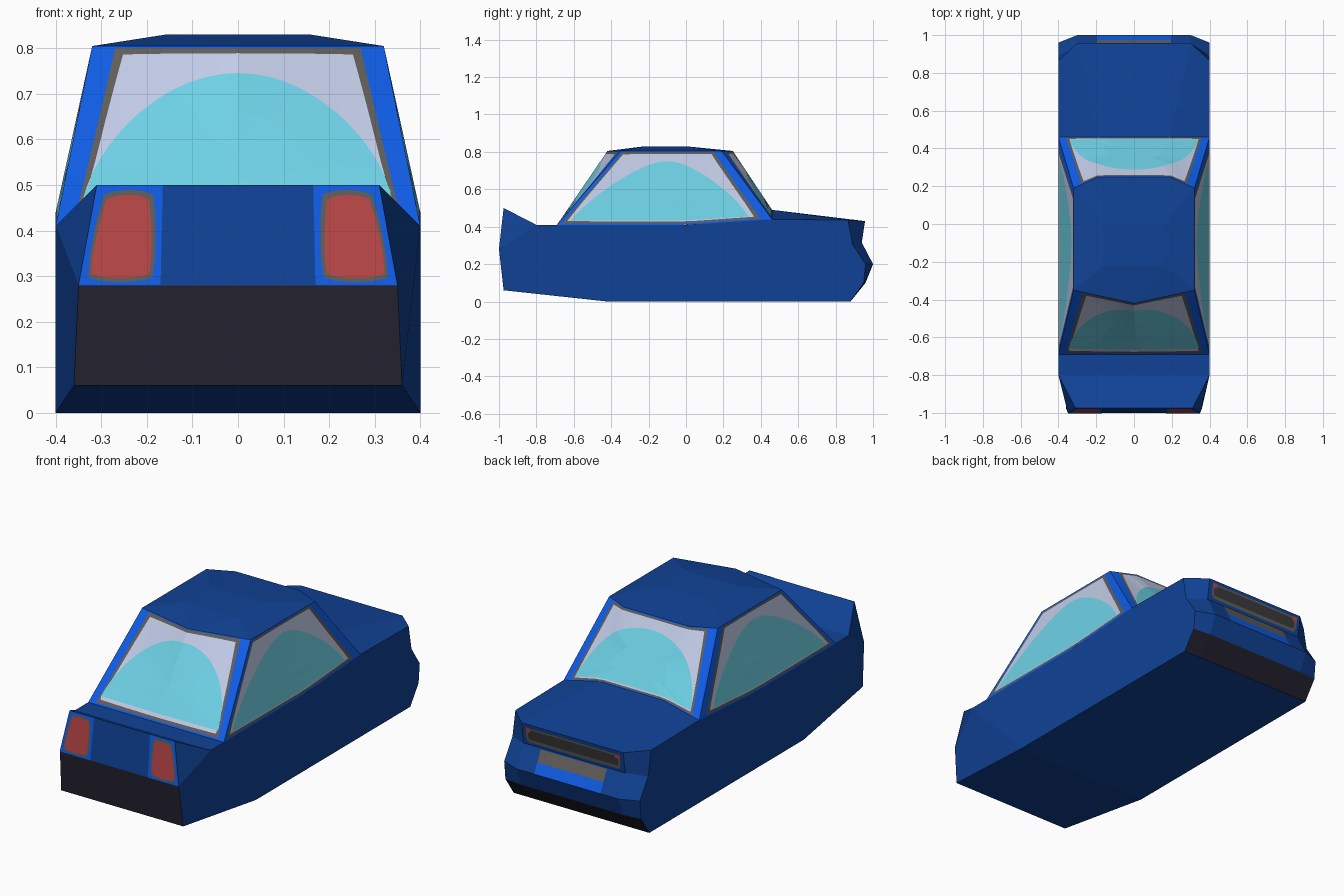
import bpy, bmesh, math
from mathutils import Vector

if "Cube" in bpy.data.objects:
    bpy.data.objects.remove(bpy.data.objects["Cube"])


def material(name, rgb):
    m = bpy.data.materials.new(name)
    lin = [((c / 255 + 0.055) / 1.055) ** 2.4 if c > 10 else c / 255 / 12.92 for c in rgb]
    m.diffuse_color = (*lin, 1)
    m.use_nodes = True
    m.node_tree.nodes["Principled BSDF"].inputs["Base Color"].default_value = m.diffuse_color
    return m


BLUE = material("body_blue", (16, 66, 150))
BRIGHT = material("bright_blue", (16, 95, 236))
CYAN = material("cyan_glass", (110, 210, 230))
PALE = material("pale_glass", (198, 208, 236))
GREY = material("trim_grey", (96, 94, 90))
DARK = material("grille_dark", (58, 58, 57))
BLACK = material("bumper_black", (38, 35, 50))
RED = material("light_red", (184, 70, 70))


def finish(name, bm, mats, mirror=False):
    me = bpy.data.meshes.new(name)
    bm.to_mesh(me)
    bm.free()
    ob = bpy.data.objects.new(name, me)
    bpy.context.collection.objects.link(ob)
    for m in mats:
        me.materials.append(m)
    if mirror:
        ob.modifiers.new("mirror", 'MIRROR').use_clip = False
    return ob


# ring shapes: map a point of the unit square's border to panel (u, v)
def square(s, t):
    return s, t


def inset(l, r, b, t_, rounding=0.0):
    def f(s, t):
        x, y = 2 * s - 1, 2 * t - 1
        dx, dy = x * math.sqrt(1 - y * y / 2), y * math.sqrt(1 - x * x / 2)
        x += (dx - x) * rounding
        y += (dy - y) * rounding
        s, t = (x + 1) / 2, (y + 1) / 2
        taper = 0.6 + 0.4 * t
        return l * taper + s * (1 - (l + r) * taper), b + t * (1 - b - t_)
    return f


def dome(cx, half, bottom, top):
    def f(s, t):
        x = 2 * s - 1
        return (cx + half * x * math.sqrt(1 - t * t / 2),
                bottom + (top - bottom) * t * math.sqrt(1 - x * x / 2))
    return f


def panel(name, columns, rings, mats, lift=0.0, mirror=False, n=12):
    """Panel of nested coloured rings; columns are (u, bottom, top), left to right from outside."""
    cols = [(u, Vector(a), Vector(b)) for u, a, b in columns]
    normal = (cols[-1][1] - cols[0][1]).cross(cols[0][2] - cols[0][1]).normalized()

    def point(u, v):
        for (u0, a0, b0), (u1, a1, b1) in zip(cols, cols[1:]):
            if u <= u1 + 1e-6:
                break
        k = (u - u0) / (u1 - u0)
        return a0.lerp(a1, k).lerp(b0.lerp(b1, k), v) + normal * lift

    q = [i / n for i in range(n)]
    border = ([(k, 0) for k in q] + [(1, k) for k in q]
              + [(1 - k, 1) for k in q] + [(0, 1 - k) for k in q])
    uv = [[f(*p) for p in border] for f in rings]
    inner = uv[-1]
    cu, cv = (sum(p[i] for p in inner) / len(inner) for i in (0, 1))
    uv.append([((u + cu) / 2, (v + cv) / 2) for u, v in inner])
    bm = bmesh.new()
    loops = [[bm.verts.new(point(*p)) for p in ring] for ring in uv]
    mid = bm.verts.new(point(cu, cv))
    total = len(border)
    for i in range(total):
        j = (i + 1) % total
        for k in range(len(loops) - 1):
            f = bm.faces.new((loops[k][i], loops[k][j], loops[k + 1][j], loops[k + 1][i]))
            f.material_index = min(k, len(mats) - 1)
        f = bm.faces.new((loops[-1][i], loops[-1][j], mid))
        f.material_index = len(mats) - 1
    return finish(name, bm, mats, mirror)


# body: outer and inner side profiles, bridged and mirrored
H = 0.4
outer = [(-.8, .41), (-.8, .41), (-.8, .41), (-.42, 0), (-.42, 0), (.88, 0), (.95, .1), (.96, .2),
         (.89, .305), (.866, .435), (.46, .44), (0, .41), (-.69, .41)]
inner = [(.19, -.8, .41), (.31, -.975, .5), (.35, -1, .28), (.36, -.975, .06), (.3, -.42, 0),
         (.3, .88, 0), (.3, .96, .1), (.3, 1, .2), (.3, .94, .315), (.3, .957, .43),
         (.19, .46, .49), (.19, 0, .41), (.19, -.69, .41)]
bm = bmesh.new()
rows = []
for sx in (1, -1):
    out = [bm.verts.new((sx * H, y, z)) for y, z in outer]
    rows.append([out, [bm.verts.new((sx * x, y, z)) for x, y, z in inner]])
    bm.faces.new([v for i, v in enumerate(out) if i not in (1, 2, 4)])
count = len(outer)
for A, B in ((rows[0][0], rows[0][1]), (rows[0][1], rows[1][1]), (rows[1][1], rows[1][0])):
    for i in range(count):
        j = (i + 1) % count
        f = bm.faces.new((A[i], A[j], B[j], B[i]))
        rear_bumper = i == 2 and A is rows[0][1]
        f.material_index = 1 if rear_bumper or i == 5 else 0
bmesh.ops.remove_doubles(bm, verts=bm.verts, dist=1e-4)
bmesh.ops.recalc_face_normals(bm, faces=bm.faces)
finish("car_body", bm, [BLUE, BLACK])

# roof: shallow crowned slab
R = 0.805
bm = bmesh.new()
bm.verts.new((0, -.42, R))
for s in (1, -1):
    for p in ((.32, -.35, R), (.32, .19, R), (.19, .25, R), (.16, -.22, .83), (.16, 0, .83)):
        bm.verts.new((s * p[0], p[1], p[2]))
bmesh.ops.convex_hull(bm, input=bm.verts)
bmesh.ops.recalc_face_normals(bm, faces=bm.faces)
finish("roof", bm, [BLUE])

# windows with bright pillars, grey seal, pale glass and cyan lower area
GLASS = [BRIGHT, GREY, PALE, CYAN]
panel("window_tail",
      [(0, (-H, -.69, .41), (-.32, -.35, R)), (.5, (0, -.69, .41), (0, -.42, R)),
       (1, (H, -.69, .41), (.32, -.35, R))],
      [square, inset(.08, .08, .02, .01), inset(.105, .105, .05, .04, .05),
       dome(.5, .44, .09, .85)], GLASS)
panel("window_nose",
      [(0, (H, .46, .44), (.32, .19, R)), (.25, (.19, .46, .49), (.19, .25, R)),
       (.75, (-.19, .46, .49), (-.19, .25, R)), (1, (-H, .46, .44), (-.32, .19, R))],
      [square, inset(.08, .08, .01, .015), inset(.10, .10, .03, .04, .05),
       dome(.5, .43, .05, .82)], GLASS)
panel("side_windows",
      [(0, (H, -.69, .41), (.32, -.35, R)), (.6, (H, 0, .41), (.32, -.026, R)),
       (1, (H, .46, .44), (.32, .19, R))],
      [square, inset(.03, .08, .02, .015), inset(.045, .11, .045, .04, .05),
       dome(.475, .425, .06, .86)], GLASS, mirror=True)

# tail lights on bright patches
panel("tail_lights", [(0, (.17, -1, .28), (.165, -.975, .5)), (1, (.35, -1, .28), (.31, -.975, .5))],
      [square, inset(.1, .1, .03, .05, .35), inset(.17, .15, .07, .1, .35)],
      [BRIGHT, GREY, RED], lift=.002, mirror=True)

# grille, its end lamps, number plate and the patch under it
panel("grille", [(0, (.28, .942, .33), (.28, .9545, .413)), (1, (-.28, .942, .33), (-.28, .9545, .413))],
      [inset(0, 0, 0, 0, .15), inset(.03, .03, .2, .12, .15)], [GREY, DARK], lift=.003)
panel("grille_lamps", [(0, (.28, .951, .39), (.28, .9545, .413)), (1, (.25, .951, .39), (.25, .9545, .413))],
      [square], [RED], lift=.005, mirror=True, n=1)


def slope(x, t):
    return (x, .94 + .06 * t, .315 - .115 * t)


for name, t0, t1, mat in (("plate", .05, .55, GREY), ("plate_patch", .55, 1, BRIGHT)):
    panel(name, [(0, slope(.195, t1), slope(.195, t0)), (1, slope(-.195, t1), slope(-.195, t0))],
          [square], [mat], lift=.002, n=1)
